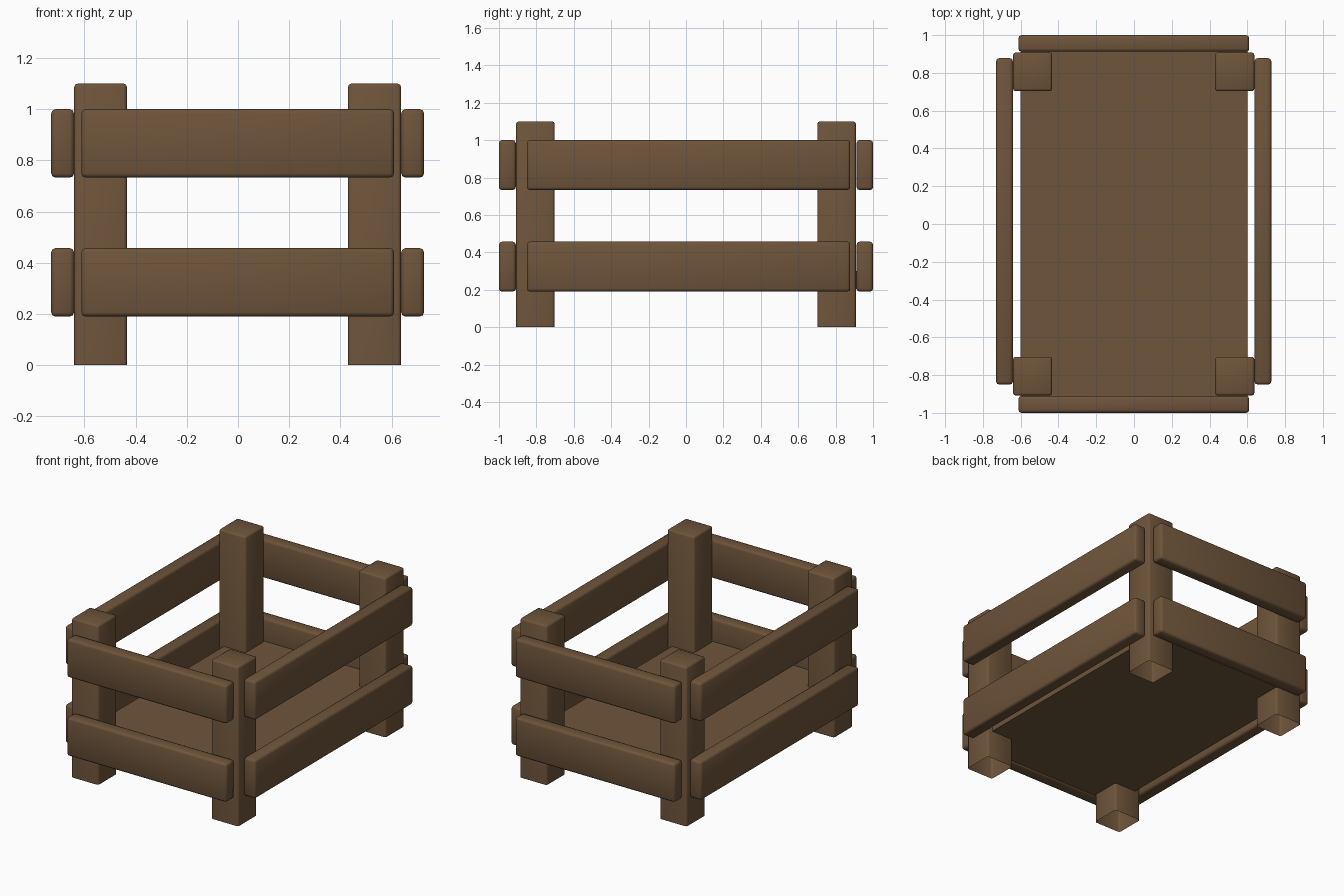
import bpy, bmesh, math

if "Cube" in bpy.data.objects:
    bpy.data.objects.remove(bpy.data.objects["Cube"])

wood = bpy.data.materials.new("brown wood")
wood.diffuse_color = (0.156, 0.089, 0.043, 1)
wood.use_nodes = True
wood.node_tree.nodes["Principled BSDF"].inputs["Base Color"].default_value = wood.diffuse_color


def box(name, lo, hi, bevel=0.016, open_bottom=False):
    """Softly bevelled box between two corners; posts have no bottom face."""
    mesh = bpy.data.meshes.new(name)
    bm = bmesh.new()
    bmesh.ops.create_cube(bm, size=1)
    for v in bm.verts:
        v.co = [(a + b) / 2 + c * (b - a) for a, b, c in zip(lo, hi, v.co)]
    bottom = [f for f in bm.faces if f.normal.z < -0.9]
    rim = {e for f in bottom for e in f.edges} if open_bottom else set()
    if open_bottom:
        bmesh.ops.delete(bm, geom=bottom, context='FACES_ONLY')
    if bevel:
        edges = [e for e in bm.edges if not e.is_boundary]
        bmesh.ops.bevel(bm, geom=edges, offset=bevel, segments=2,
                        profile=0.5, affect='EDGES')
    bm.to_mesh(mesh)
    bm.free()
    mesh.materials.append(wood)
    ob = bpy.data.objects.new(name, mesh)
    bpy.context.collection.objects.link(ob)
    bpy.context.view_layer.objects.active = ob
    ob.select_set(True)
    bpy.ops.object.shade_smooth_by_angle(angle=math.radians(50))
    ob.select_set(False)
    return ob


# Corner posts
for xn, x0, x1 in (("left", -0.64, -0.434), ("right", 0.43, 0.637)):
    for yn, y0, y1 in (("front", -0.908, -0.703), ("back", 0.703, 0.908)):
        box(f"{yn}_{xn}_post", (x0, y0, 0), (x1, y1, 1.1), 0.013, True)

# Slats: a low and a high row on all four sides
for row, z0, z1 in (("lower", 0.19, 0.457), ("upper", 0.733, 1.0)):
    box(f"{row}_front_slat", (-0.612, -1.0, z0), (0.61, -0.91, z1))
    box(f"{row}_back_slat", (-0.612, 0.912, z0), (0.61, 1.0, z1))
    box(f"{row}_left_slat", (-0.73, -0.85, z0), (-0.641, 0.878, z1))
    box(f"{row}_right_slat", (0.638, -0.85, z0), (0.727, 0.878, z1))

# Floor board
box("floor_board", (-0.6, -0.912, 0.2), (0.6, 0.912, 0.3), 0)
